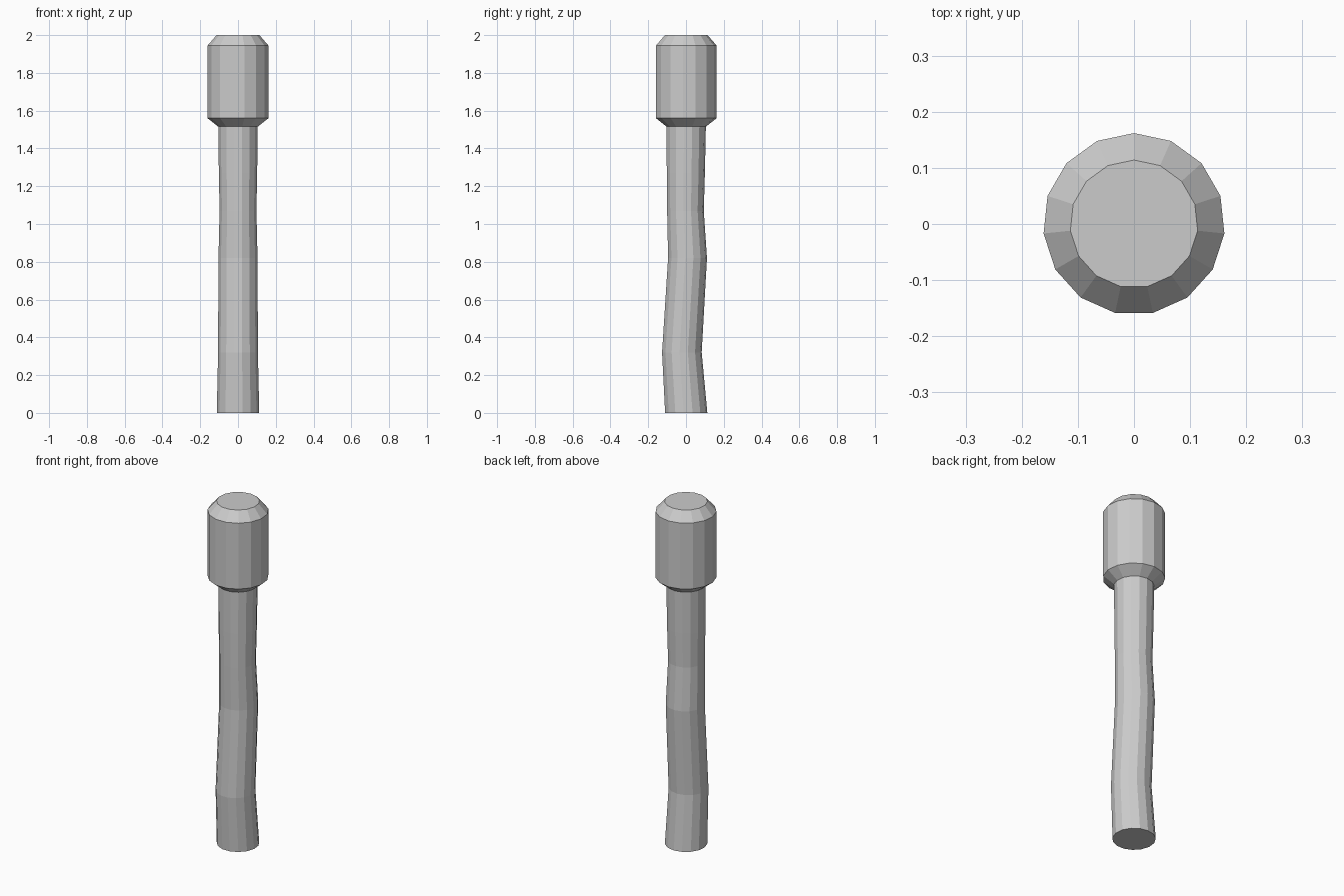
import bpy, bmesh
from math import sin, cos, tau

if "Cube" in bpy.data.objects:
    bpy.data.objects.remove(bpy.data.objects["Cube"])

SIDES = 15


def loft(name, rings, cap_bottom, cap_top):
    """Skin 15-sided rings given as (z, radius, y offset)."""
    bm = bmesh.new()
    loops = []
    for z, r, y in rings:
        loops.append([bm.verts.new((-r * sin(tau * i / SIDES),
                                    y + r * cos(tau * i / SIDES), z))
                      for i in range(SIDES)])
    for a, b in zip(loops, loops[1:]):
        for i in range(SIDES):
            j = (i + 1) % SIDES
            bm.faces.new((a[i], a[j], b[j], b[i]))
    if cap_bottom:
        bm.faces.new(loops[0][::-1])
    if cap_top:
        bm.faces.new(loops[-1])
    bmesh.ops.recalc_face_normals(bm, faces=bm.faces)
    mesh = bpy.data.meshes.new(name)
    bm.to_mesh(mesh)
    bm.free()
    obj = bpy.data.objects.new(name, mesh)
    bpy.context.collection.objects.link(obj)
    return obj


# Slightly crooked handle, open where it joins the head
loft("handle", [(0, 0.113, 0), (0.32, 0.106, -0.023), (0.82, 0.104, 0.007),
                (1.07, 0.098, -0.004), (1.27, 0.102, -0.002),
                (1.515, 0.105, 0)], True, False)

# Chamfered cylindrical head
loft("head", [(1.515, 0.105, 0), (1.56, 0.162, 0), (1.945, 0.162, 0),
              (2.0, 0.114, 0)], False, True)
